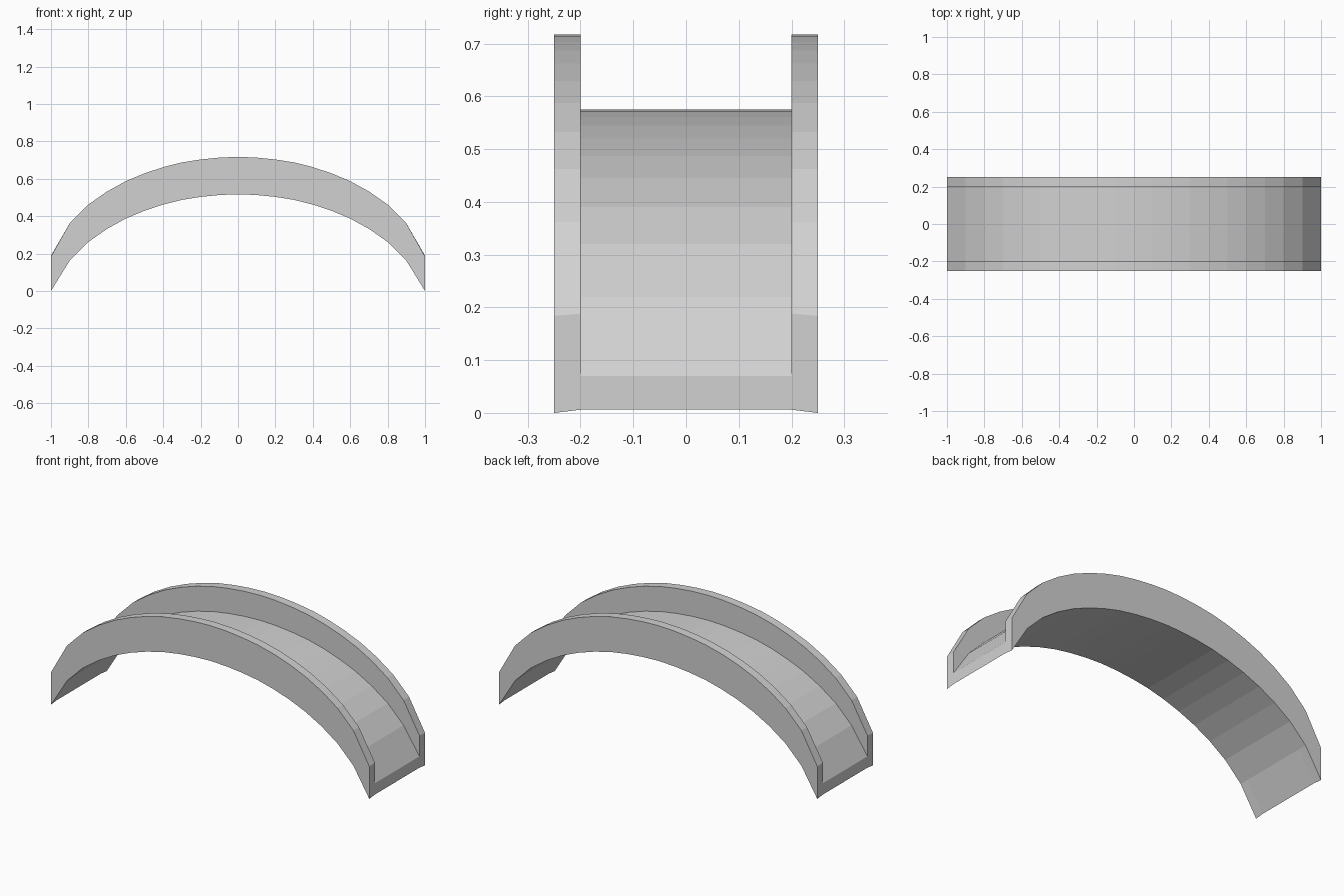
import bpy
import bmesh

cube = bpy.data.objects.get("Cube")
if cube:
    bpy.data.objects.remove(cube, do_unlink=True)

# Plain grey material
GREY = (0.64, 0.64, 0.64, 1.0)
grey = bpy.data.materials.new("plain_grey")
grey.use_nodes = True
grey.diffuse_color = GREY
grey.node_tree.nodes["Principled BSDF"].inputs["Base Color"].default_value = GREY

# Underside height of the arch, from the middle to one end
HALF_ARCH = [0.517, 0.513, 0.503, 0.487, 0.462, 0.429, 0.387, 0.332, 0.262, 0.162, 0.006]
RAIL_HEIGHT, DECK_THICKNESS = 0.2, 0.058
OUTER_Y, INNER_Y = 0.25, 0.2
STEPS = len(HALF_ARCH) - 1


def section(i):
    """Channel cross-section at one station along the arch."""
    x = i / STEPS
    z = HALF_ARCH[abs(i)]
    at_end = abs(i) == STEPS
    low = z - (0.006 if at_end else 0)      # rails dip a little at the feet
    top = z + (0.182 if at_end else RAIL_HEIGHT)
    deck = z + (0.064 if at_end else DECK_THICKNESS)
    half = [(INNER_Y, z), (OUTER_Y, low), (OUTER_Y, top - (0.004 if at_end else 0)),
            (INNER_Y, top), (INNER_Y, deck)]
    loop = half + [(-y, h) for y, h in reversed(half)]
    return [(x, y, h) for y, h in loop]


# Curved channel: deck with a raised rail on each side
bm = bmesh.new()
rings = [[bm.verts.new(p) for p in section(i)] for i in range(-STEPS, STEPS + 1)]
for a, b in zip(rings, rings[1:]):
    for k in range(len(a)):
        n = (k + 1) % len(a)
        bm.faces.new((a[k], a[n], b[n], b[k]))

# End caps: two rail ends and the deck end
for ring in (rings[0], rings[-1]):
    bm.faces.new(ring[:5])
    bm.faces.new(ring[5:])
    bm.faces.new((ring[0], ring[4], ring[5], ring[9]))
bmesh.ops.recalc_face_normals(bm, faces=bm.faces[:])

mesh = bpy.data.meshes.new("arched_channel")
bm.to_mesh(mesh)
bm.free()
mesh.materials.append(grey)
channel = bpy.data.objects.new("arched_channel", mesh)
bpy.context.collection.objects.link(channel)
